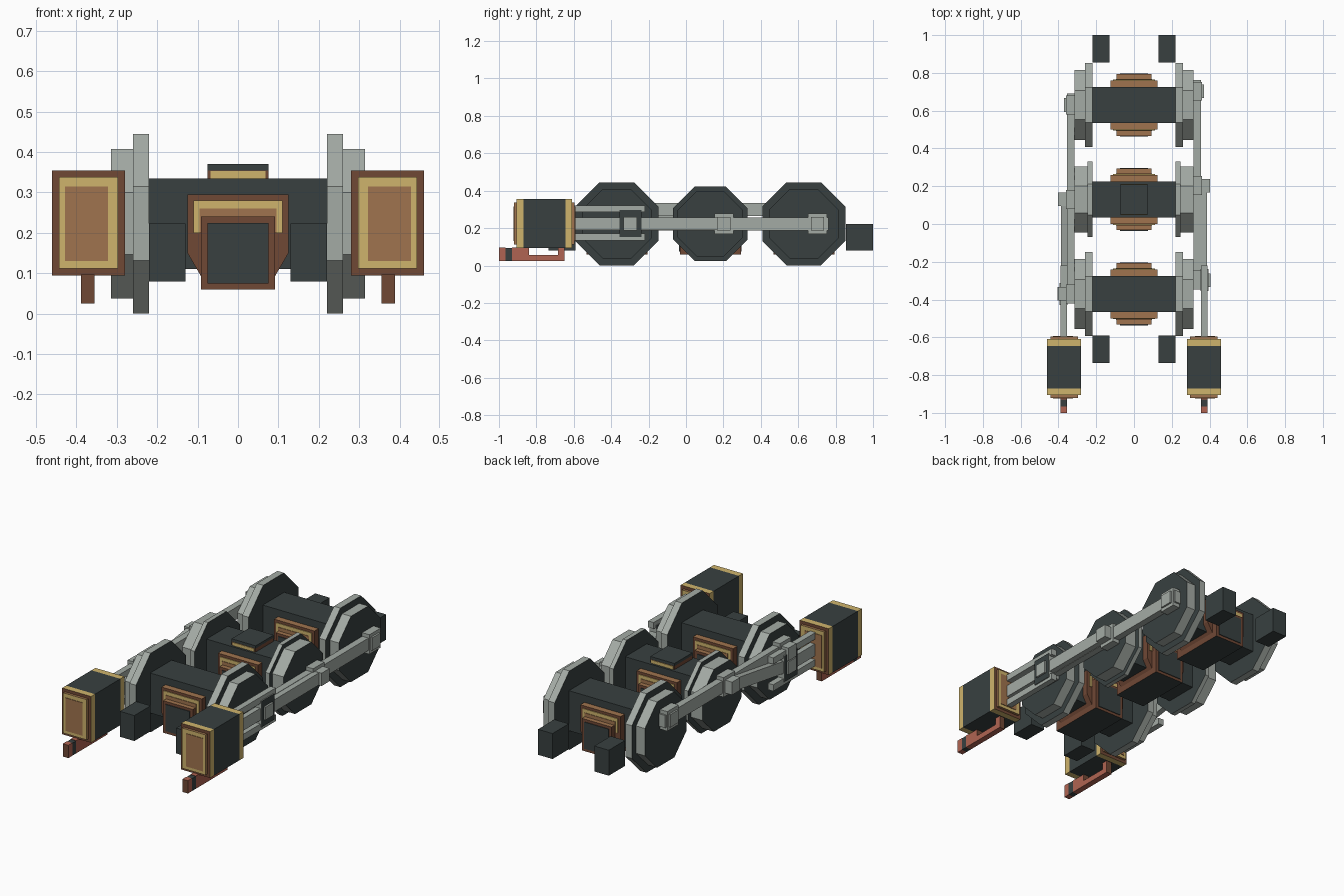
import bpy, bmesh, math
from mathutils import Matrix, Vector

cube = bpy.data.objects.get("Cube")
if cube:
    bpy.data.objects.remove(cube, do_unlink=True)


def material(name, r, g, b):
    lin = [((c / 255 + 0.055) / 1.055) ** 2.4 for c in (r, g, b)] + [1]
    m = bpy.data.materials.new(name)
    m.use_nodes = True
    m.diffuse_color = lin
    m.node_tree.nodes["Principled BSDF"].inputs["Base Color"].default_value = lin
    return m


DARK = material("dark iron", 56, 64, 64)
STEEL = material("grey steel", 164, 171, 165)
GOLD = material("pale brass", 207, 180, 108)
TAN = material("copper tan", 160, 116, 78)
BROWN = material("deep copper", 112, 72, 53)
RED = material("red copper", 176, 100, 82)


def finish(name, bm, mat, faces=None):
    """faces maps a signed axis such as '-y' to a material."""
    me = bpy.data.meshes.new(name)
    bmesh.ops.recalc_face_normals(bm, faces=bm.faces)
    me.materials.append(mat)
    for axis, m in (faces or {}).items():
        me.materials.append(m)
        d = Vector([(1 if axis[0] == "+" else -1) * (a == axis[1]) for a in "xyz"])
        for f in bm.faces:
            if f.normal.dot(d) > 0.9:
                f.material_index = len(me.materials) - 1
    bm.to_mesh(me)
    bm.free()
    ob = bpy.data.objects.new(name, me)
    bpy.context.collection.objects.link(ob)
    return ob


def box(name, x, y, z, mat, faces=None):
    bm = bmesh.new()
    mid = [(a + b) / 2 for a, b in (x, y, z)]
    size = [abs(b - a) for a, b in (x, y, z)]
    bmesh.ops.create_cube(bm, size=1, matrix=Matrix.Translation(mid) @ Matrix.Diagonal(size + [1]))
    return finish(name, bm, mat, faces)


def disc(name, x, y, apothem, mat, faces):
    """Flat-topped octagon standing across the x axis."""
    bm = bmesh.new()
    r = apothem / math.cos(math.pi / 8)
    m = (Matrix.Translation(((x[0] + x[1]) / 2, y, AXLE_Z)) @ Matrix.Rotation(math.pi / 2, 4, "Y")
         @ Matrix.Rotation(math.pi / 8, 4, "Z"))
    bmesh.ops.create_cone(bm, cap_ends=True, segments=8, radius1=r, radius2=r,
                          depth=abs(x[1] - x[0]), matrix=m)
    return finish(name, bm, mat, faces)


def prism(name, profile, y, mat, faces=None):
    """Profile in x and z, extruded along y."""
    bm = bmesh.new()
    f = bm.faces.new([bm.verts.new((px, y[0], pz)) for px, pz in profile])
    ext = bmesh.ops.extrude_face_region(bm, geom=[f])["geom"]
    bmesh.ops.translate(bm, vec=(0, y[1] - y[0], 0),
                        verts=[v for v in ext if isinstance(v, bmesh.types.BMVert)])
    return finish(name, bm, mat, faces)


def around(c, h):
    return (c - h, c + h)


AXLE_Z = 0.223
AXLES = {"front": -0.37, "middle": 0.13, "rear": 0.63}
SIDE_DARK = {"+x": DARK, "-x": DARK}
ENDS_BROWN = {"+y": BROWN, "-y": BROWN}

# Axle blocks and gear housings
for where, y in AXLES.items():
    box(where + "_axle_block", (-0.22, 0.22), around(y, 0.095), (0.11, 0.335), DARK)
    half = [(0.125, 0.295), (0.125, 0.15), (0.09, 0.09)]
    outline = half + [(-px, pz) for px, pz in reversed(half)]
    prism(where + "_gear_housing", outline, around(y, 0.13), BROWN, {"+z": TAN, "-z": DARK})
    for s, end in ((-1, "front"), (1, "back")):
        face = y + s * 0.13
        box(f"{where}_{end}_brass_band", (-0.11, 0.11), (face, face + s * 0.004), (0.2, 0.28), GOLD)
        box(f"{where}_{end}_copper_panel", (-0.095, 0.095), (face, face + s * 0.007), (0.2, 0.26), TAN)
    box(where + "_motor_case", (-0.092, 0.092), around(y, 0.163), (0.06, 0.24), BROWN,
        {"+z": TAN, "-z": DARK})
    for s, end in ((-1, "front"), (1, "back")):
        box(f"{where}_{end}_motor_plate", (-0.075, 0.075), around(y + s * 0.163, 0.004),
            (0.075, 0.225), DARK)

# Raised block over the middle axle
y = AXLES["middle"]
box("top_block_base", (-0.075, 0.075), around(y, 0.08), (0.29, 0.355), BROWN)
box("top_block_band", (-0.068, 0.068), around(y, 0.083), (0.335, 0.353), GOLD)
box("top_block_cap", (-0.075, 0.075), around(y, 0.08), (0.353, 0.37), DARK)

for s, side in ((1, "left"), (-1, "right")):
    def X(a, b):
        return tuple(sorted((s * a, s * b)))

    # Wheels, the middle pair smaller
    for where, y in AXLES.items():
        mid = where == "middle"
        disc(f"{side}_{where}_flange", X(0.22, 0.245 if mid else 0.26), y,
             0.2 if mid else 0.222, STEEL, SIDE_DARK)
        disc(f"{side}_{where}_tread", X(0.24, 0.315), y, 0.175 if mid else 0.185, STEEL, SIDE_DARK)

    # Crank pins a quarter turn apart on the two sides
    dy, pin_z = (0.073, AXLE_Z) if s > 0 else (0, 0.3)
    for where, y in AXLES.items():
        box(f"{side}_{where}_rod_boss", X(0.31, 0.36), around(y + dy, 0.05),
            around(pin_z, 0.055), STEEL)
        box(f"{side}_{where}_crank_pin", X(0.31, 0.37 if where == "rear" else 0.403),
            around(y + dy, 0.036), around(pin_z, 0.036), STEEL)
    box(side + "_coupling_rod", X(0.316, 0.354), (AXLES["front"] + dy - 0.04, AXLES["rear"] + dy + 0.06),
        around(pin_z, 0.035), STEEL)

    # Connecting rod from crosshead to middle pin
    start = Vector((s * 0.371, AXLES["front"] + dy, AXLE_Z))
    end = Vector((s * 0.371, AXLES["middle"] + dy, pin_z))
    length = (end - start).length
    rod = box(side + "_connecting_rod", (-0.016, 0.016), (0, length), (-0.034, 0.034), STEEL)
    rod.location = start
    rod.rotation_euler.x = math.atan2(end.z - start.z, end.y - start.y)

    # Crosshead, piston rod and guide bars
    cy = AXLES["front"] + dy
    box(side + "_crosshead", X(0.352, 0.394), around(cy, 0.058), (0.152, 0.298), STEEL, SIDE_DARK)
    box(side + "_crosshead_pin", X(0.38, 0.404), around(cy, 0.036), around(AXLE_Z, 0.036), STEEL)
    box(side + "_piston_rod", X(0.357, 0.387), (-0.6, cy), around(AXLE_Z, 0.034), STEEL)
    for name, z in (("upper", 0.303), ("lower", 0.152)):
        box(f"{side}_{name}_guide_bar", X(0.355, 0.389), (-0.6, -0.22), around(z, 0.018), STEEL)

    # Cylinder with stepped end covers
    box(side + "_cylinder", X(0.28, 0.46), (-0.87, -0.645), (0.095, 0.355), DARK)
    for name, a, b, c in (("front", -0.87, -0.905, -0.92), ("back", -0.645, -0.61, -0.595)):
        box(f"{side}_{name}_cover", X(0.28, 0.46), (a, b), (0.095, 0.355), GOLD, ENDS_BROWN)
        box(f"{side}_{name}_cover_plate", X(0.297, 0.443), (b, c), (0.112, 0.338), TAN,
            {"+y": GOLD, "-y": GOLD})
        out = 0.003 if c > a else -0.003
        box(f"{side}_{name}_cover_panel", X(0.322, 0.428), (c, c + out), (0.13, 0.315), TAN)

    # Drain pipe below the cylinder
    box(side + "_drain_nozzle", X(0.355, 0.389), (-1, -0.965), (0.025, 0.097), RED, ENDS_BROWN)
    box(side + "_drain_collar", X(0.355, 0.389), (-0.965, -0.93), (0.025, 0.095), DARK)
    box(side + "_drain_valve", X(0.355, 0.389), (-0.93, -0.84), (0.025, 0.097), RED, ENDS_BROWN)
    box(side + "_drain_pipe", X(0.355, 0.389), (-0.84, -0.65), (0.025, 0.057), RED, ENDS_BROWN)
    box(side + "_drain_riser", X(0.355, 0.389), (-0.685, -0.65), (0.055, 0.097), RED, ENDS_BROWN)

    # Frame blocks at both ends
    box(side + "_front_frame_block", X(0.13, 0.22), (-0.735, -0.59), (0.08, 0.223), DARK)
    box(side + "_rear_frame_block", X(0.13, 0.22), (0.855, 1), (0.08, 0.223), DARK)
